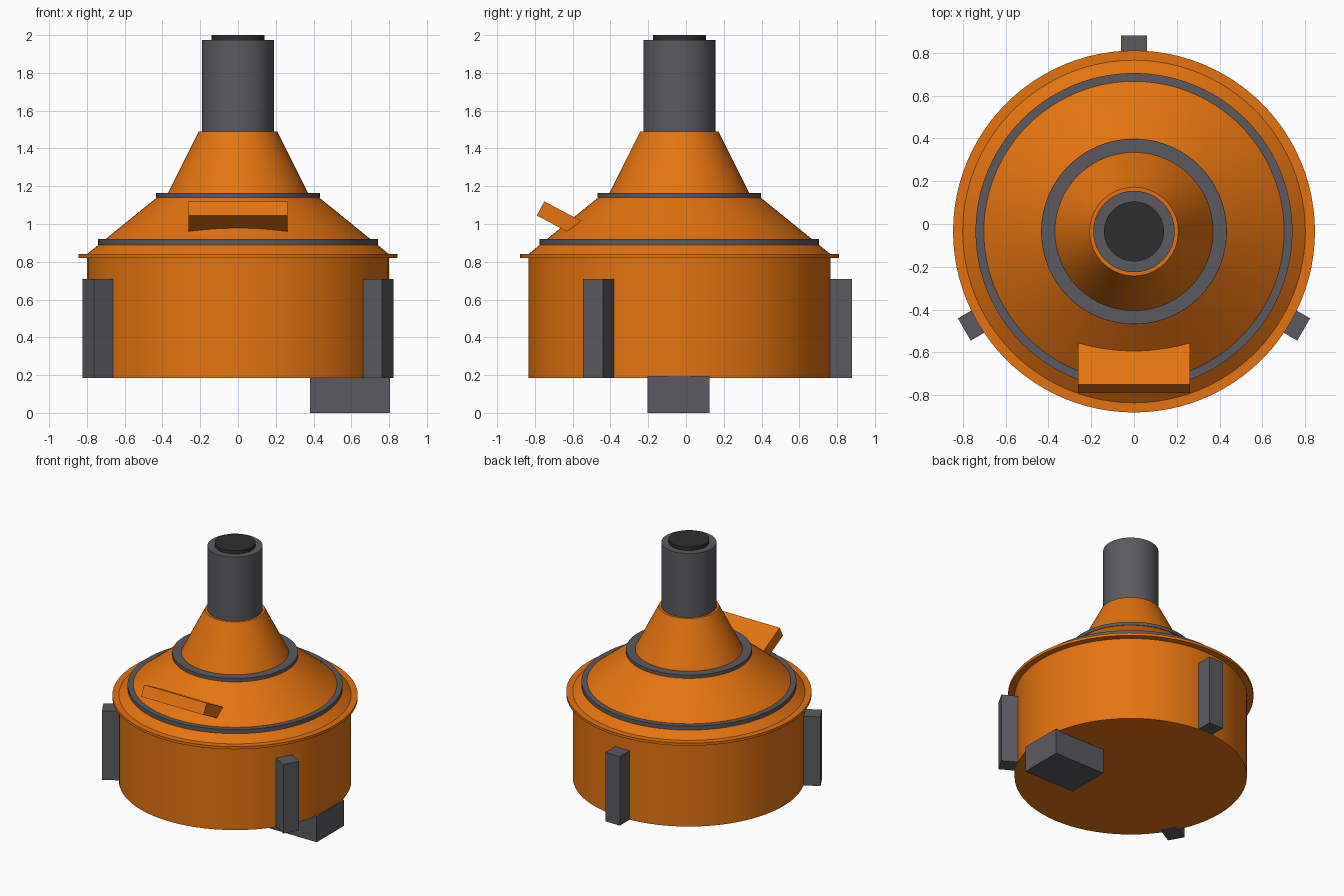
import bpy, math
from mathutils import Matrix, Vector

if "Cube" in bpy.data.objects:
    bpy.data.objects.remove(bpy.data.objects["Cube"])

CY = -0.035   # axis of the round body
SEG = 96


def material(name, rgb):
    m = bpy.data.materials.new(name)
    m.diffuse_color = (*rgb, 1)
    m.use_nodes = True
    m.node_tree.nodes["Principled BSDF"].inputs["Base Color"].default_value = m.diffuse_color
    return m


ORANGE = material("orange paint", (0.78, 0.175, 0.005))
GREY = material("dark grey metal", (0.105, 0.102, 0.115))
BLACK = material("black opening", (0.027, 0.027, 0.027))


def lathe(name, profile, mat):
    """Revolve (radius, z) points about the body axis, with flat end caps."""
    verts, faces = [], []
    for r, z in profile:
        for i in range(SEG):
            a = 2 * math.pi * i / SEG
            verts.append((r * math.cos(a), CY + r * math.sin(a), z))
    for k in range(len(profile) - 1):
        for i in range(SEG):
            j = (i + 1) % SEG
            faces.append((k * SEG + i, k * SEG + j, (k + 1) * SEG + j, (k + 1) * SEG + i))
    faces.append(tuple(reversed(range(SEG))))
    faces.append(tuple(range((len(profile) - 1) * SEG, len(profile) * SEG)))
    me = bpy.data.meshes.new(name)
    me.from_pydata(verts, [], faces)
    me.materials.append(mat)
    ob = bpy.data.objects.new(name, me)
    bpy.context.collection.objects.link(ob)
    bpy.ops.object.select_all(action='DESELECT')
    ob.select_set(True)
    bpy.context.view_layer.objects.active = ob
    bpy.ops.object.shade_smooth_by_angle(angle=math.radians(20))
    return ob


def box(name, size, matrix, mat):
    bpy.ops.mesh.primitive_cube_add(size=1)
    ob = bpy.context.object
    ob.name = name
    ob.data.transform(matrix @ Matrix.Diagonal((*size, 1)))
    ob.data.materials.append(mat)
    return ob


# Drum, rim flange, shallow shoulder cone and steep neck cone
lathe("body", [(0.80, 0.185), (0.80, 0.82), (0.845, 0.82), (0.845, 0.84),
               (0.80, 0.84), (0.43, 1.14), (0.382, 1.14), (0.207, 1.49)], ORANGE)

# Grey bands around the shoulder
lathe("lower_band", [(0.74, 0.89), (0.74, 0.92), (0.60, 0.92), (0.60, 0.89)], GREY)
lathe("upper_band", [(0.433, 1.14), (0.433, 1.165), (0.30, 1.165), (0.30, 1.14)], GREY)

# Chimney tube and its dark mouth
lathe("tube", [(0.19, 1.45), (0.19, 1.975)], GREY)
lathe("tube_mouth", [(0.14, 1.97), (0.14, 2.0)], BLACK)

# Three upright side brackets
for i, deg in enumerate((90, 210, 330)):
    m = (Matrix.Translation((0, CY, 0)) @ Matrix.Rotation(math.radians(deg), 4, 'Z')
         @ Matrix.Translation((0.835, 0, 0.4475)))
    box(f"side_bracket_{i + 1}", (0.16, 0.12, 0.525), m, GREY)

# Block under the drum
box("bottom_block", (0.425, 0.33, 0.195), Matrix.Translation((0.593, -0.04, 0.0975)), GREY)

# Tilted hood sticking out of the front shoulder
tilt = math.radians(-28)
centre = Vector((0, -0.77, 1.0825)) + Vector((0, math.cos(tilt), math.sin(tilt))) * 0.115
box("front_hood", (0.525, 0.23, 0.085),
    Matrix.Translation(centre) @ Matrix.Rotation(tilt, 4, 'X'), ORANGE)
